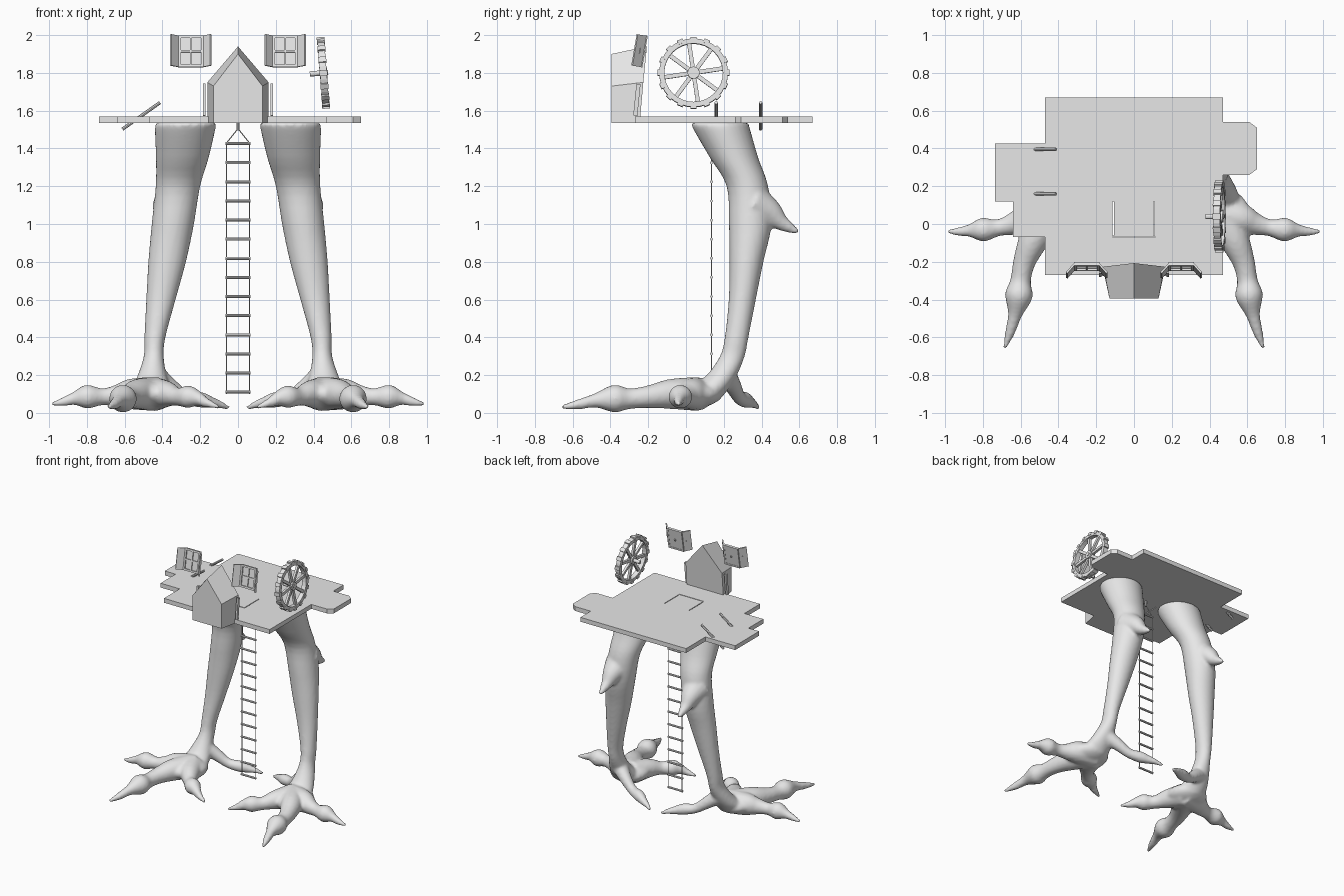
import bpy, bmesh, math
from mathutils import Vector, Matrix, Euler

old = bpy.data.objects.get("Cube")
if old:
    bpy.data.objects.remove(old)

grey = bpy.data.materials.new("plain_grey")
grey.use_nodes = True
grey.diffuse_color = (0.8, 0.8, 0.8, 1)
grey.node_tree.nodes["Principled BSDF"].inputs["Base Color"].default_value = grey.diffuse_color


def finish(bm, name, matrix=None, smooth=False):
    """Turn a bmesh into a named, coloured object."""
    bmesh.ops.recalc_face_normals(bm, faces=bm.faces)
    mesh = bpy.data.meshes.new(name)
    bm.to_mesh(mesh)
    bm.free()
    mesh.materials.append(grey)
    obj = bpy.data.objects.new(name, mesh)
    bpy.context.collection.objects.link(obj)
    if matrix:
        obj.matrix_world = matrix
    if smooth:
        mesh.shade_smooth()
    return obj


def box(bm, size, loc, rot=(0, 0, 0)):
    m = Matrix.LocRotScale(Vector(loc), Euler(rot), Vector(size))
    bmesh.ops.create_cube(bm, size=1, matrix=m)


def loft(bm, rings, closed=False):
    """Skin a row of point rings, capped or joined end to start."""
    rows = [[bm.verts.new(p) for p in ring] for ring in rings]
    n = len(rows[0])
    pairs = list(zip(rows, rows[1:]))
    if closed:
        pairs.append((rows[-1], rows[0]))
    else:
        bm.faces.new(rows[0])
        bm.faces.new(rows[-1])
    for a, b in pairs:
        for i in range(n):
            j = (i + 1) % n
            bm.faces.new((a[i], a[j], b[j], b[i]))


def spline(points, steps=4):
    """Smoothly interpolate a list of equal-length tuples."""
    pts = [Vector(p) for p in points]
    pts = [pts[0]] + pts + [pts[-1]]
    out = []
    for a, b, c, d in zip(pts, pts[1:], pts[2:], pts[3:]):
        for k in range(steps):
            t = k / steps
            out.append(b + (c - a) * (t / 2) + (a * 2 - b * 5 + c * 4 - d) * (t * t / 2)
                       + (b * 3 - a - c * 3 + d) * (t ** 3 / 2))
    return out + [pts[-1]]


def circle(centre, u, v, sides):
    angles = [math.tau * i / sides for i in range(sides)]
    return [centre + u * math.cos(a) + v * math.sin(a) for a in angles]


def tube(bm, points, sides=16):
    """Round tube through (x, y, z, radius) points."""
    pos = [Vector(p[:3]) for p in points]
    span = pos[-1] - pos[0]
    ref = Vector((0, 1, 0)) if abs(span.z) > span.xy.length else Vector((0, 0, 1))
    rings = []
    for i, p in enumerate(pos):
        t = pos[min(i + 1, len(pos) - 1)] - pos[max(i - 1, 0)]
        u = t.cross(ref).normalized()
        v = t.cross(u).normalized()
        r = points[i][3]
        rings.append(circle(p, u * r, v * r, sides))
    loft(bm, rings)


# Bird legs: shank sections are x, y, z, half width, half depth
shank = [(.275, .18, 1.537, .16, .15), (.28, .19, 1.5, .16, .15), (.295, .255, 1.35, .14, .128),
         (.318, .325, 1.2, .118, .11), (.345, .34, 1, .112, .113), (.375, .32, .8, .1, .09),
         (.408, .298, .6, .078, .072), (.44, .268, .4, .056, .063), (.446, .245, .3, .053, .066),
         (.455, .19, .2, .076, .08), (.46, .12, .12, .1, .1), (.46, .08, .06, .08, .09)]
outer_toe = [(.42, .06, .1, .09), (.56, .03, .1, .083), (.64, 0, .09, .06), (.72, -.02, .085, .045),
             (.8, -.03, .085, .064), (.87, -.035, .075, .034), (.92, -.04, .06, .025),
             (.99, -.04, .045, .01)]
front_toe = [(.46, .05, .1, .09), (.53, -.08, .1, .08), (.58, -.2, .085, .06), (.6, -.3, .075, .055),
             (.61, -.38, .075, .074), (.63, -.48, .065, .038), (.655, -.57, .045, .027),
             (.685, -.66, .03, .01)]
inner_toe = [(.44, .05, .1, .09), (.38, -.07, .1, .07), (.32, -.15, .085, .048), (.26, -.2, .085, .06),
             (.21, -.23, .075, .038), (.17, -.25, .055, .026), (.1, -.275, .03, .01)]
back_toe = [(.44, .21, .2, .06), (.36, .25, .14, .045), (.28, .28, .085, .036), (.2, .31, .07, .042),
            (.14, .34, .055, .03), (.1, .36, .045, .022), (.045, .385, .025, .01)]
spur = [(.345, .36, 1.1, .11), (.348, .44, 1.06, .075), (.35, .5, 1.01, .045),
        (.35, .55, .98, .028), (.35, .595, .957, .012)]

bm = bmesh.new()
rings = []
for x, y, z, rx, ry in spline(shank):
    rings.append(circle(Vector((x, y, z)), Vector((rx, 0, 0)), Vector((0, ry, 0)), 28))
loft(bm, rings)
for part in (outer_toe, front_toe, inner_toe, back_toe, spur):
    tube(bm, spline(part))
palm = Matrix.LocRotScale(Vector((.47, .03, .1)), None, Vector((.15, .16, .075)))
bmesh.ops.create_uvsphere(bm, u_segments=24, v_segments=12, radius=1, matrix=palm)
legs = finish(bm, "bird_legs", smooth=True)
legs.modifiers.new("both_sides", "MIRROR")
remesh = legs.modifiers.new("blend", "REMESH")
remesh.mode = "VOXEL"
remesh.voxel_size = 0.011
remesh.use_smooth_shade = True
soften = legs.modifiers.new("soften", "SMOOTH")
soften.factor = 0.5
soften.iterations = 6

# Platform with side bays
outline = [(-.47, -.27), (.47, -.27), (.47, .26), (.61, .26), (.65, .29), (.65, .51), (.61, .54),
           (.47, .54), (.47, .67), (-.47, .67), (-.47, .425), (-.735, .425), (-.735, .12),
           (-.64, .12), (-.64, -.07), (-.47, -.07)]
bm = bmesh.new()
loft(bm, [[(x, y, z) for x, y in outline] for z in (1.535, 1.57)])
platform = finish(bm, "platform")

# Trapdoor slits cut through the platform
bm = bmesh.new()
for x in (-.11, .105):
    box(bm, (.006, .18, .2), (x, .03, 1.55))
box(bm, (.22, .006, .2), (0, -.068, 1.55))
cutter = finish(bm, "trapdoor_cutter")
cutter.hide_render = True
cutter.hide_set(True)
cut = platform.modifiers.new("trapdoor", "BOOLEAN")
cut.object = cutter
cut.solver = "EXACT"

# Gabled bay at the front, wider at the back
def gable(half, eave, peak, y, lean):
    return [(-half, y, 1.535), (half, y, 1.535), (half, y + lean / 2, eave),
            (0, y + lean, peak), (-half, y + lean / 2, eave)]

bm = bmesh.new()
loft(bm, [gable(.13, 1.73, 1.9, -.395, 0), gable(.162, 1.75, 1.94, -.245, .038)])
finish(bm, "front_bay")
bm = bmesh.new()
for x in (-.178, .178):
    box(bm, (.014, .022, .17), (x, -.26, 1.657), (-.1, 0, 0))
finish(bm, "bay_posts")

# Two leaning rods
bm = bmesh.new()
for y in (.16, .395):
    tube(bm, [(-.612, y, 1.502, .009), (-.413, y, 1.643, .009)], 8)
finish(bm, "leaning_rods")

# Windows with open shutters, tilted back
for side, sign in (("left", 1), ("right", -1)):
    bm = bmesh.new()
    box(bm, (.13, .006, .16), (0, .004, .085))
    for s in (-1, 1):
        box(bm, (.014, .018, .17), (s * .06, 0, .085))
        box(bm, (.12, .018, .014), (0, 0, .085 + s * .078))
        box(bm, (.062, .01, .168), (s * .086, -.024, .085), (0, 0, -s * .85))
        box(bm, (.008, .01, .03), (s * .086, -.018, .085), (0, 0, -s * .85))
    box(bm, (.01, .014, .16), (0, 0, .085))
    box(bm, (.12, .014, .01), (0, 0, .085))
    box(bm, (.012, .01, .012), (0, .01, .085))
    finish(bm, side + "_window",
           Matrix.Translation((sign * .25, -.24, 1.83)) @ Matrix.Rotation(-.17, 4, "X"))

# Spoked wheel with cleats, axle along x
bm = bmesh.new()
rim = []
for i in range(32):
    a = math.tau * i / 32
    rim.append([(x, r * math.cos(a), r * math.sin(a))
                for x, r in ((-.018, .155), (.018, .155), (.018, .182), (-.018, .182))])
loft(bm, rim, closed=True)
for i in range(16):
    a = math.tau * i / 16
    box(bm, (.042, .03, .022), (0, .179 * math.cos(a), .179 * math.sin(a)), (a - math.pi / 2, 0, 0))
for i in range(8):
    a = math.tau * i / 8 + .15
    box(bm, (.018, .022, .15), (0, .09 * math.cos(a), .09 * math.sin(a)), (a - math.pi / 2, 0, 0))
tube(bm, [(-.02, 0, 0, .032), (.02, 0, 0, .032)])
tube(bm, [(-.072, 0, 0, .014), (.025, 0, 0, .014)], 12)
finish(bm, "spoked_wheel", Matrix.Translation((.452, .04, 1.8)) @ Matrix.Rotation(-.08, 4, "Y"))

# Hanging rope ladder
bm = bmesh.new()
for i in range(14):
    z = .11 + i * .1012
    tube(bm, [(-.066, .135, z, .008), (.066, .135, z, .008)], 8)
finish(bm, "ladder_rungs")
bm = bmesh.new()
for s in (-1, 1):
    x = s * .06
    tube(bm, [(x, .135, .1, .003), (x, .135, 1.43, .003)], 6)
    tube(bm, [(x, .135, 1.43, .003), (0, .135, 1.505, .003)], 6)
tube(bm, [(0, .135, 1.495, .009), (0, .135, 1.54, .009)], 8)
finish(bm, "ladder_ropes")
